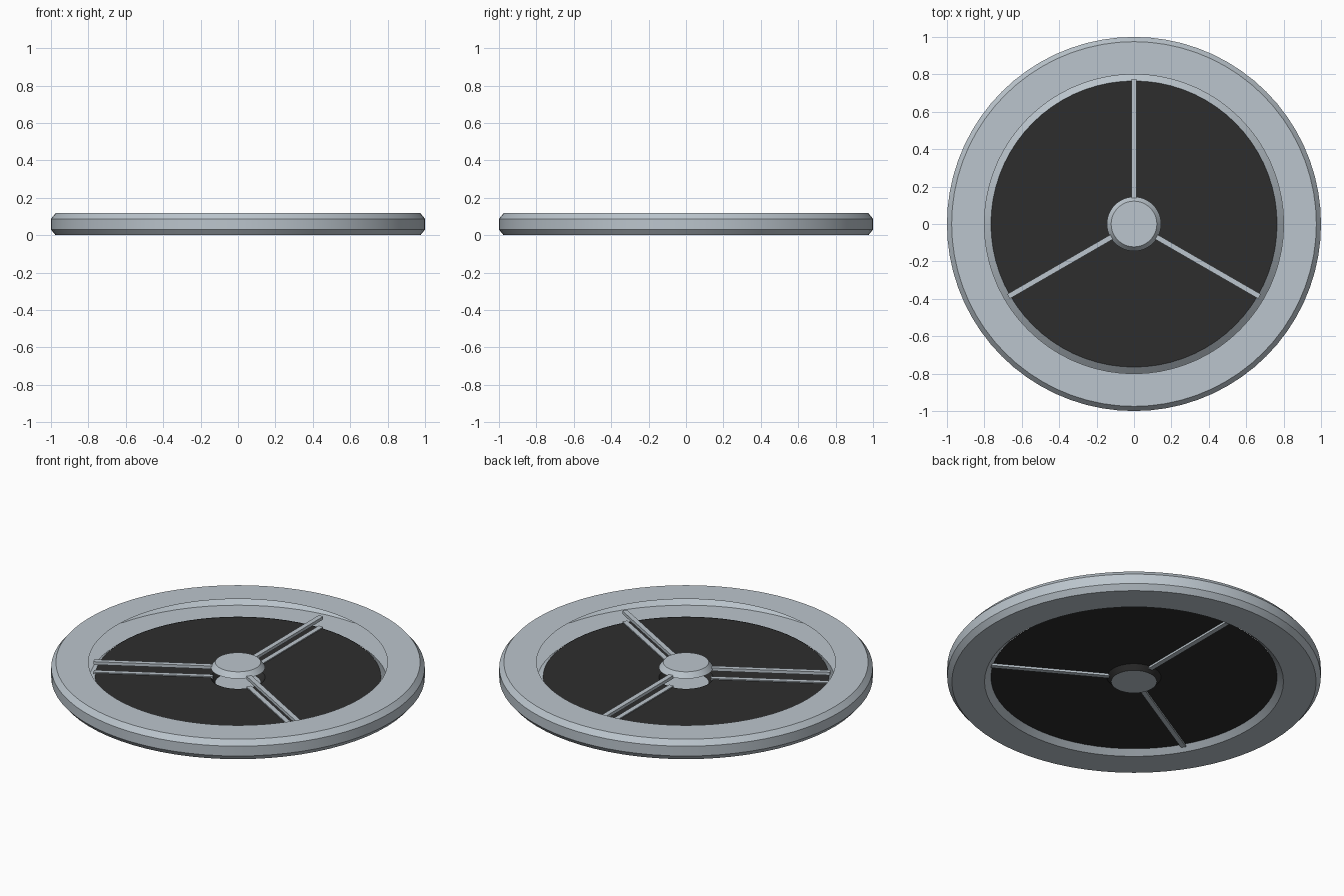
import bpy
import bmesh
from math import cos, sin, pi, radians
from mathutils import Matrix

cube = bpy.data.objects.get("Cube")
if cube:
    bpy.data.objects.remove(cube, do_unlink=True)

HEIGHT = 0.118
SIDES = 72


def material(name, color):
    mat = bpy.data.materials.new(name)
    mat.use_nodes = True
    mat.diffuse_color = color
    mat.node_tree.nodes["Principled BSDF"].inputs["Base Color"].default_value = color
    return mat


silver = material("silver grey", (0.50, 0.56, 0.61, 1))
black = material("soft black", (0.027, 0.027, 0.027, 1))


def finish(name, bm, mat, smooth=True):
    mesh = bpy.data.meshes.new(name)
    bm.to_mesh(mesh)
    bm.free()
    mesh.materials.append(mat)
    obj = bpy.data.objects.new(name, mesh)
    bpy.context.collection.objects.link(obj)
    if smooth:
        bpy.ops.object.select_all(action="DESELECT")
        obj.select_set(True)
        bpy.context.view_layer.objects.active = obj
        bpy.ops.object.shade_smooth_by_angle(angle=radians(30))
    return obj


def lathe(name, profile, mat):
    """Turn a (radius, height) profile about the vertical axis."""
    bm = bmesh.new()
    rings = []
    for i in range(SIDES):
        a = 2 * pi * i / SIDES
        rings.append([bm.verts.new((r * cos(a), r * sin(a), z)) for r, z in profile])
    for i, ring in enumerate(rings):
        after = rings[(i + 1) % SIDES]
        for j in range(len(profile) - 1):
            bm.faces.new((ring[j], ring[j + 1], after[j + 1], after[j]))
    bmesh.ops.remove_doubles(bm, verts=bm.verts, dist=1e-5)
    return finish(name, bm, mat)


def spoke(name, angle, low, high):
    """Thin radial bar between the hub and the rim."""
    bm = bmesh.new()
    place = (Matrix.Rotation(angle, 4, "Z")
             @ Matrix.Translation((0.455, 0, (low + high) / 2))
             @ Matrix.Diagonal((0.64, 0.028, high - low, 1)))
    bmesh.ops.create_cube(bm, size=1, matrix=place)
    return finish(name, bm, silver, smooth=False)


# Rim: chamfered shell, open towards the middle, with a lip holding the sheet
lathe("rim", [(0.8, HEIGHT), (0.975, HEIGHT), (1, 0.088), (1, 0.03),
              (0.975, 0), (0.8, 0), (0.765, 0.03)], silver)

# Dark sheet, dished down around the hub
lathe("sheet", [(0.122, 0), (0.145, 0.028), (0.766, 0.028)], black)

# Hub: chamfered top cap and flat bottom cap
lathe("hub_top", [(0, HEIGHT), (0.122, HEIGHT), (0.145, 0.088)], silver)
lathe("hub_bottom", [(0.122, 0), (0, 0)], silver)

# Three pairs of spokes
for n in range(3):
    angle = pi / 2 + n * 2 * pi / 3
    spoke(f"upper_spoke_{n + 1}", angle, 0.078, 0.096)
    spoke(f"lower_spoke_{n + 1}", angle, 0.016, 0.034)
